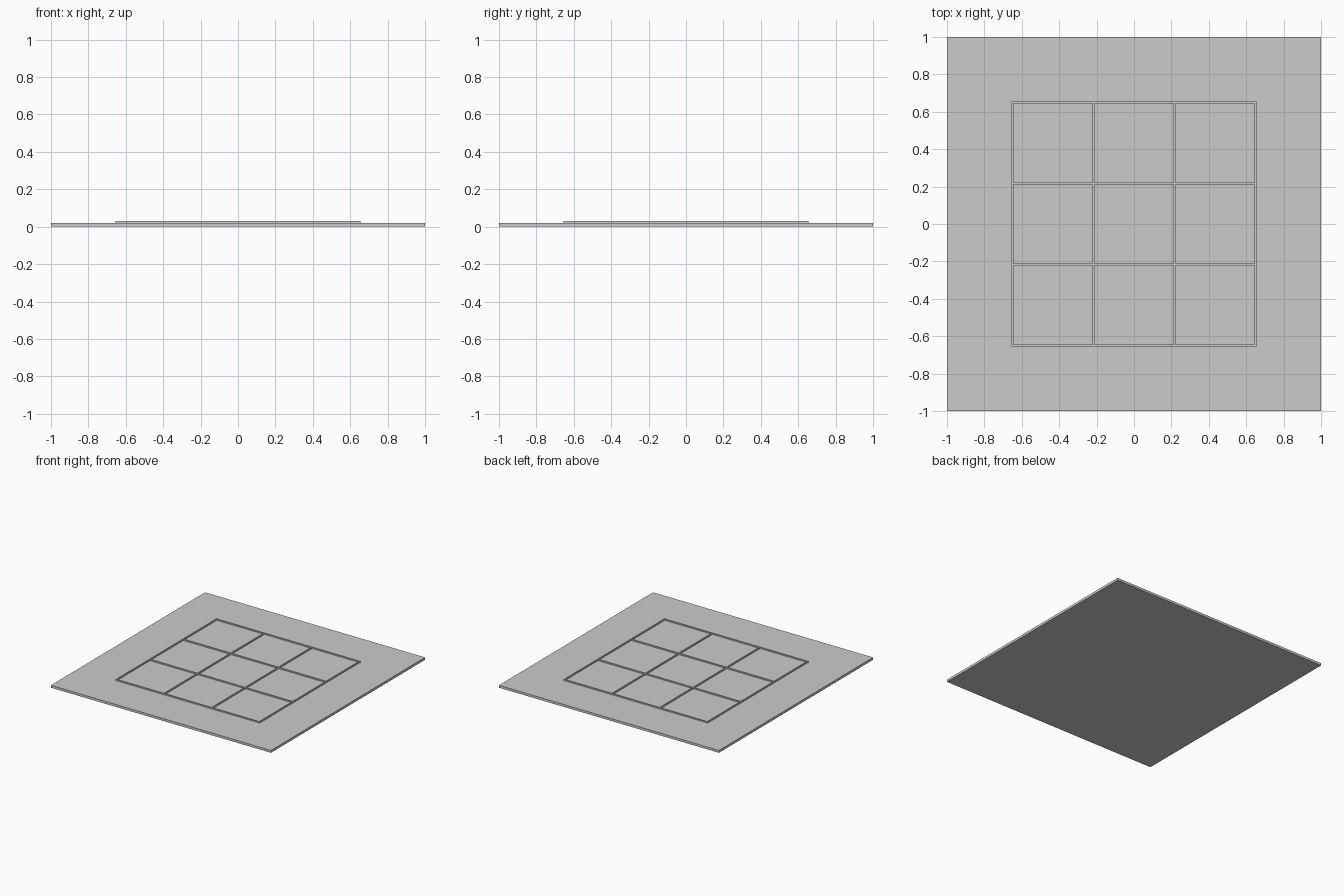
import bpy, bmesh

if "Cube" in bpy.data.objects:
    bpy.data.objects.remove(bpy.data.objects["Cube"])

SLAB_H, LINE_H = 0.02, 0.01
HALF, LINE_W = 0.65, 0.01


def finish(bm, name):
    bmesh.ops.recalc_face_normals(bm, faces=bm.faces)
    mesh = bpy.data.meshes.new(name)
    bm.to_mesh(mesh)
    bm.free()
    obj = bpy.data.objects.new(name, mesh)
    bpy.context.collection.objects.link(obj)
    return obj


# Base slab
bm = bmesh.new()
bmesh.ops.create_cube(bm, size=1)
bmesh.ops.scale(bm, vec=(2, 2, SLAB_H), verts=bm.verts)
bmesh.ops.translate(bm, vec=(0, 0, SLAB_H / 2), verts=bm.verts)
finish(bm, "base_slab")

# Raised three-by-three grid: one joined lattice of thin bars
edges = []
for k in range(4):
    c = -HALF + k * 2 * HALF / 3
    edges += [c - LINE_W / 2, c + LINE_W / 2]
n = len(edges)
bm = bmesh.new()
v = [[bm.verts.new((x, y, SLAB_H)) for y in edges] for x in edges]
for i in range(n - 1):
    for j in range(n - 1):
        if i % 2 == 0 or j % 2 == 0:
            bm.faces.new((v[i][j], v[i + 1][j], v[i + 1][j + 1], v[i][j + 1]))
ext = bmesh.ops.extrude_face_region(bm, geom=bm.faces[:], use_keep_orig=True)
top = [g for g in ext["geom"] if isinstance(g, bmesh.types.BMVert)]
bmesh.ops.translate(bm, vec=(0, 0, LINE_H), verts=top)
finish(bm, "grid_lines")
